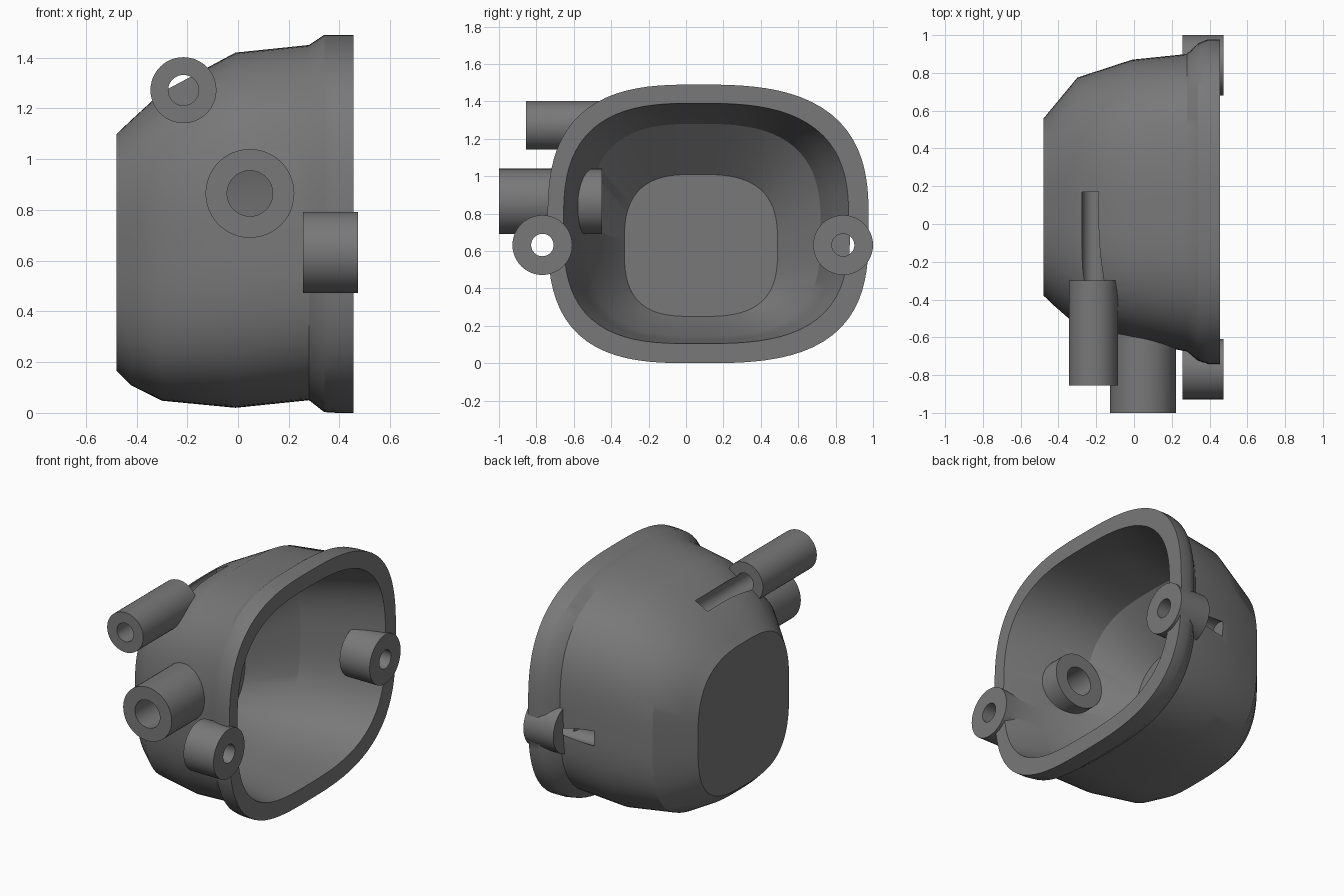
import bpy, bmesh, math
from mathutils import Matrix, Vector

if "Cube" in bpy.data.objects:
    bpy.data.objects.remove(bpy.data.objects["Cube"])

grey = bpy.data.materials.new("dark_grey")
grey.diffuse_color = (0.19, 0.19, 0.19, 1)
grey.use_nodes = True
grey.node_tree.nodes["Principled BSDF"].inputs["Base Color"].default_value = grey.diffuse_color
SEG = 96


def add_object(name, bm):
    bmesh.ops.recalc_face_normals(bm, faces=bm.faces)
    mesh = bpy.data.meshes.new(name)
    bm.to_mesh(mesh)
    bm.free()
    mesh.materials.append(grey)
    ob = bpy.data.objects.new(name, mesh)
    bpy.context.collection.objects.link(ob)
    return ob


def loft(name, sections, cy=0.06):
    """Closed loft along x; section = x, ymin, ymax, zmin, zmax, squareness."""
    bm = bmesh.new()
    rings = []
    for x, y0, y1, z0, z1, n in sections:
        ring = []
        cz, h = (z0 + z1) / 2, (z1 - z0) / 2
        for i in range(SEG):
            a = 2 * math.pi * i / SEG
            c, s = math.cos(a), math.sin(a)
            k = n + (0.15 if s < 0 else 0)      # lower corners are squarer
            r = (abs(c) ** k + abs(s) ** k) ** (-1 / k)
            w = (y1 - cy) if c > 0 else (cy - y0)
            ring.append(bm.verts.new((x, cy + w * r * c, cz + h * r * s)))
        rings.append(ring)
    for a, b in zip(rings, rings[1:]):
        for i in range(SEG):
            j = (i + 1) % SEG
            bm.faces.new((a[i], a[j], b[j], b[i]))
    bm.faces.new(rings[0])
    bm.faces.new(rings[-1])
    return add_object(name, bm)


def cylinder(name, start, end, radius):
    a, b = Vector(start), Vector(end)
    bm = bmesh.new()
    rot = (b - a).to_track_quat('Z', 'Y').to_matrix().to_4x4()
    bmesh.ops.create_cone(bm, cap_ends=True, segments=48, radius1=radius,
                          radius2=radius, depth=(b - a).length,
                          matrix=Matrix.Translation((a + b) / 2) @ rot)
    return add_object(name, bm)


def combine(target, tool, operation):
    mod = target.modifiers.new(operation.lower(), 'BOOLEAN')
    mod.operation = operation
    mod.solver = 'EXACT'
    mod.object = tool
    bpy.context.view_layer.objects.active = target
    bpy.ops.object.modifier_apply(modifier=mod.name)
    bpy.data.objects.remove(tool, do_unlink=True)


# Bowl-shaped outer body with a stepped rim
housing = loft("housing", [
    (-0.478, -0.38, 0.56, 0.165, 1.10, 2.9),
    (-0.42, -0.435, 0.63, 0.108, 1.155, 2.9),
    (-0.30, -0.54, 0.775, 0.048, 1.265, 2.9),
    (-0.01, -0.62, 0.87, 0.02, 1.42, 2.9),
    (0.28, -0.675, 0.90, 0.05, 1.45, 2.85),
    (0.34, -0.725, 0.957, 0.003, 1.49, 2.85),
    (0.39, -0.74, 0.977, 0.0, 1.49, 2.85),
    (0.455, -0.74, 0.977, 0.0, 1.49, 2.85)])

# Upper side tube, merged before the cavity is hollowed
combine(housing, cylinder("upper_tube", (-0.215, -0.855, 1.272),
                          (-0.215, -0.30, 1.272), 0.13), 'UNION')

# Open cavity with tapering walls and a sloped floor edge
combine(housing, loft("cavity", [
    (-0.29, -0.33, 0.49, 0.25, 1.01, 2.9),
    (-0.055, -0.52, 0.72, 0.145, 1.28, 2.85),
    (0.22, -0.58, 0.785, 0.125, 1.355, 2.85),
    (0.455, -0.655, 0.87, 0.105, 1.39, 2.85),
    (0.50, -0.667, 0.883, 0.102, 1.399, 2.85)]), 'DIFFERENCE')

# Middle side tube reaching into the cavity
combine(housing, cylinder("middle_tube", (0.047, -1.0, 0.865),
                          (0.047, -0.45, 0.865), 0.175), 'UNION')

# Mounting ears on the rim
EARS = (-0.768, 0.84)
for y in EARS:
    combine(housing, cylinder("mounting_ear", (0.257, y, 0.632),
                              (0.473, y, 0.632), 0.16), 'UNION')

# Bores through tubes and ears
combine(housing, cylinder("upper_bore", (-0.215, -0.95, 1.272),
                          (-0.215, 0.17, 1.272), 0.06), 'DIFFERENCE')
combine(housing, cylinder("middle_bore", (0.047, -1.1, 0.865),
                          (0.047, -0.40, 0.865), 0.09), 'DIFFERENCE')
for y in EARS:
    combine(housing, cylinder("ear_bore", (0.05, y, 0.632),
                              (0.6, y, 0.632), 0.06), 'DIFFERENCE')

bpy.ops.object.select_all(action='DESELECT')
housing.select_set(True)
bpy.context.view_layer.objects.active = housing
bpy.ops.object.shade_smooth_by_angle(angle=math.radians(30))
